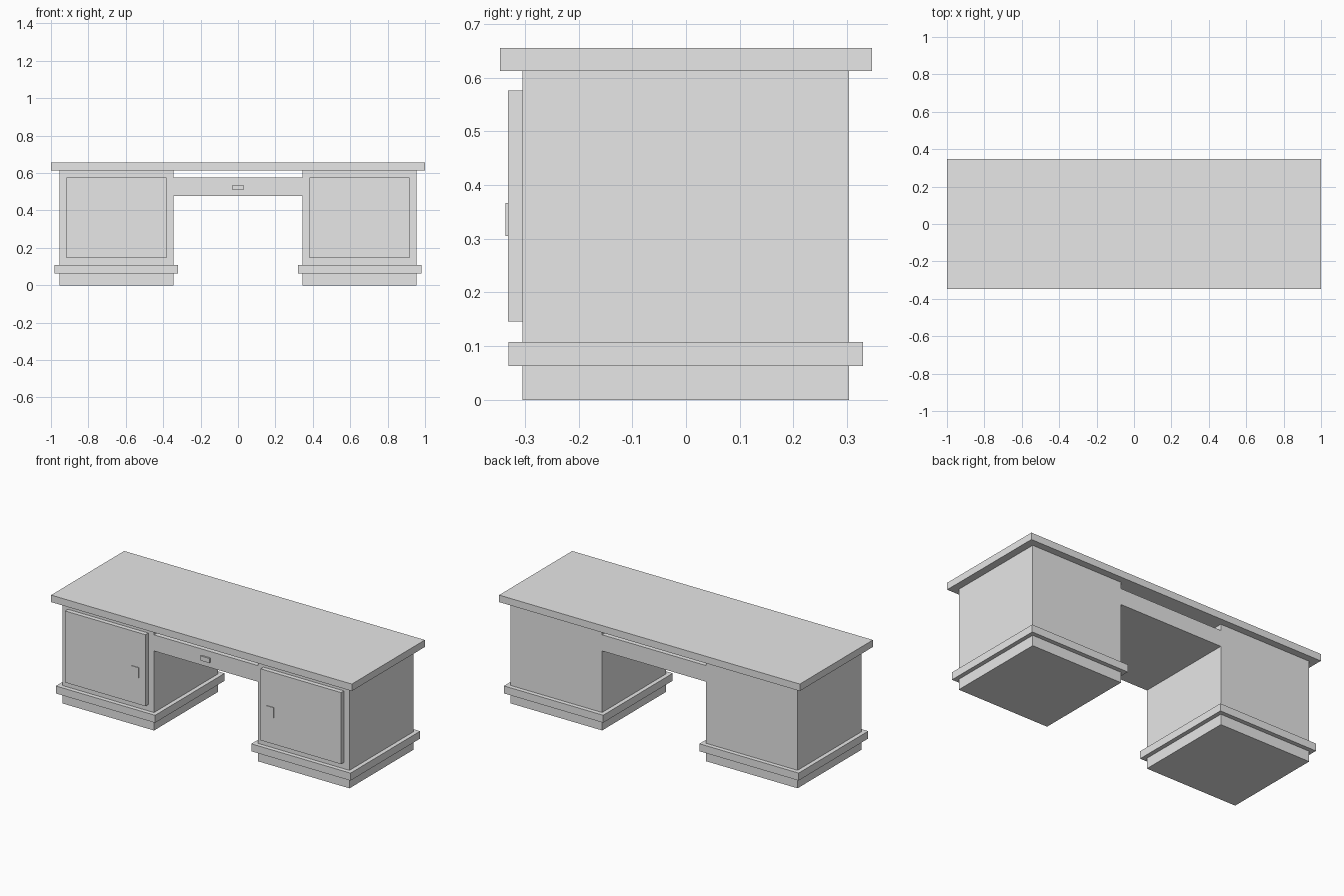
import bpy

cube = bpy.data.objects.get("Cube")
if cube:
    bpy.data.objects.remove(cube, do_unlink=True)

# Single plain grey finish
grey = bpy.data.materials.new("light_grey")
grey.use_nodes = True
grey.diffuse_color = (0.8, 0.8, 0.8, 1)
grey.node_tree.nodes["Principled BSDF"].inputs["Base Color"].default_value = (0.8, 0.8, 0.8, 1)


def box(name, x, y, z):
    """Add a box spanning the given (min, max) ranges."""
    spans = (x, y, z)
    bpy.ops.mesh.primitive_cube_add(size=1, location=[(a + b) / 2 for a, b in spans])
    obj = bpy.context.object
    obj.name = name
    obj.scale = [abs(b - a) for a, b in spans]
    bpy.ops.object.transform_apply(location=False, rotation=False, scale=True)
    obj.data.materials.append(grey)
    return obj


BODY_Y = (-0.305, 0.304)
TOP_Z = (0.613, 0.655)

# Desk top and the full-depth drawer box hanging between the pedestals
box("desk_top", (-1, 1), (-0.347, 0.347), TOP_Z)
box("centre_drawer", (-0.345, 0.345), BODY_Y, (0.478, 0.575))
box("drawer_pull", (-0.03, 0.03), (-0.315, -0.305), (0.509, 0.537))

# Mirrored pedestals with skirting, door and handle plate
for side, s in (("left", 1), ("right", -1)):
    def across(a, b):
        return (s * a, s * b)

    box(side + "_pedestal", across(0.345, 0.955), BODY_Y, (0, TOP_Z[0]))
    box(side + "_skirting", across(0.32, 0.98), (-0.331, 0.33), (0.063, 0.108))
    box(side + "_door", across(0.383, 0.918), (-0.332, -0.305), (0.146, 0.576))
    box(side + "_door_handle", across(0.425, 0.472), (-0.336, -0.332), (0.305, 0.367))
